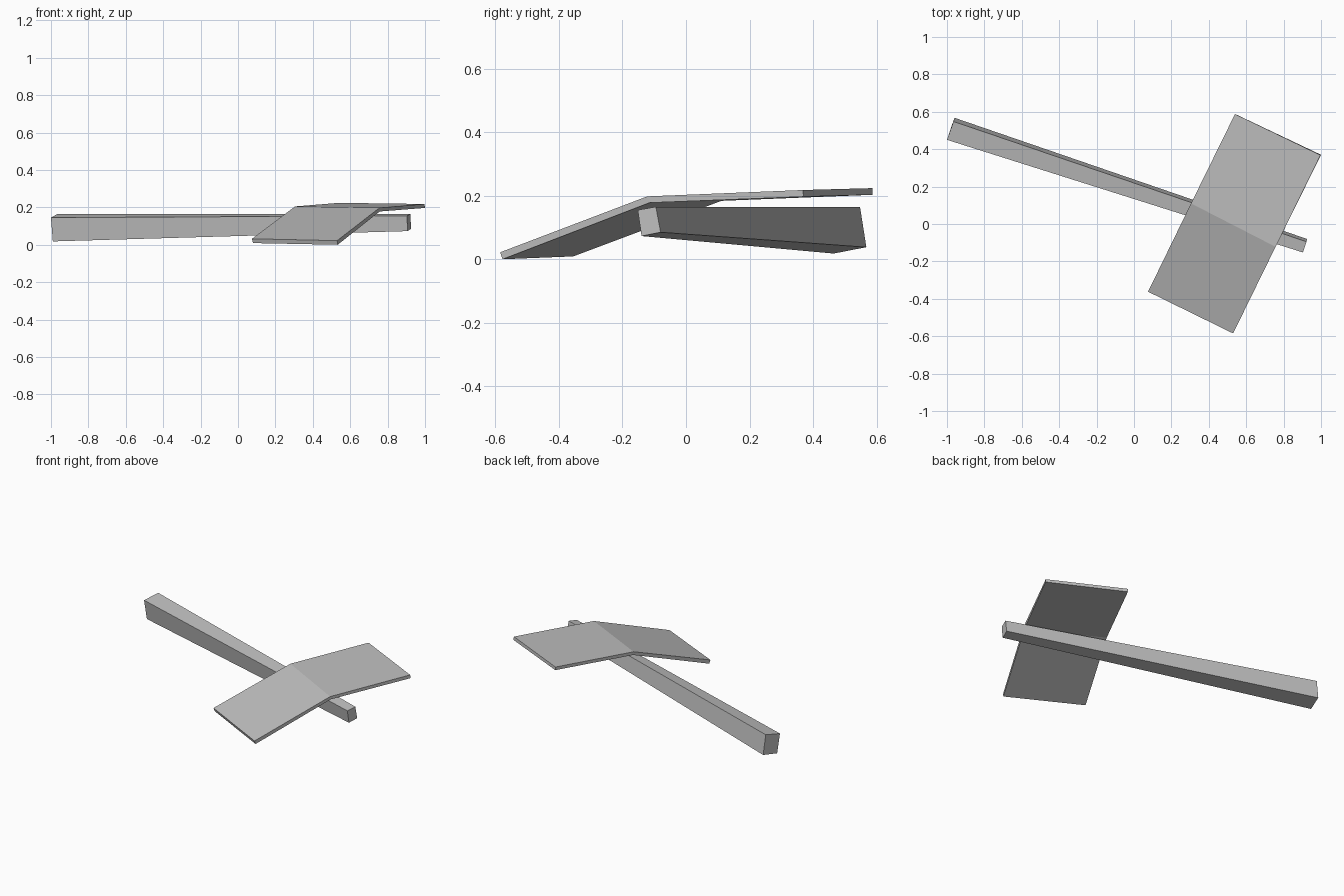
import bpy
import bmesh

cube = bpy.data.objects.get("Cube")
if cube:
    bpy.data.objects.remove(cube, do_unlink=True)

grey = bpy.data.materials.new("plain grey")
grey.use_nodes = True
colour = (0.52, 0.52, 0.52, 1)
grey.diffuse_color = colour
grey.node_tree.nodes["Principled BSDF"].inputs["Base Color"].default_value = colour


def loft(name, sections):
    """Join four-sided sections into a closed flat-shaded solid."""
    bm = bmesh.new()
    rings = [[bm.verts.new(p) for p in section] for section in sections]
    for a, b in zip(rings, rings[1:]):
        for i in range(4):
            j = (i + 1) % 4
            bm.faces.new((a[i], a[j], b[j], b[i]))
    bm.faces.new(rings[0])
    bm.faces.new(rings[-1])
    bmesh.ops.recalc_face_normals(bm, faces=bm.faces)
    mesh = bpy.data.meshes.new(name)
    bm.to_mesh(mesh)
    bm.free()
    mesh.materials.append(grey)
    obj = bpy.data.objects.new(name, mesh)
    bpy.context.collection.objects.link(obj)
    return obj


# Tapered beam: thick end, then thin end
loft("tapered_beam", [
    [(-1.0, 0.45, 0.145), (-0.965, 0.548, 0.165), (-0.96, 0.568, 0.038), (-0.99, 0.465, 0.018)],
    [(0.903, -0.152, 0.155), (0.922, -0.095, 0.165), (0.925, -0.08, 0.085), (0.907, -0.14, 0.073)],
])

# Bent plate: low front edge, fold, back edge
loft("bent_plate", [
    [(0.075, -0.362, 0.032), (0.53, -0.585, 0.022), (0.533, -0.578, 0.0), (0.08, -0.355, 0.009)],
    [(0.305, 0.11, 0.205), (0.757, -0.122, 0.198), (0.758, -0.115, 0.178), (0.307, 0.112, 0.184)],
    [(0.54, 0.588, 0.224), (0.997, 0.368, 0.218), (1.0, 0.37, 0.197), (0.541, 0.588, 0.203)],
])
